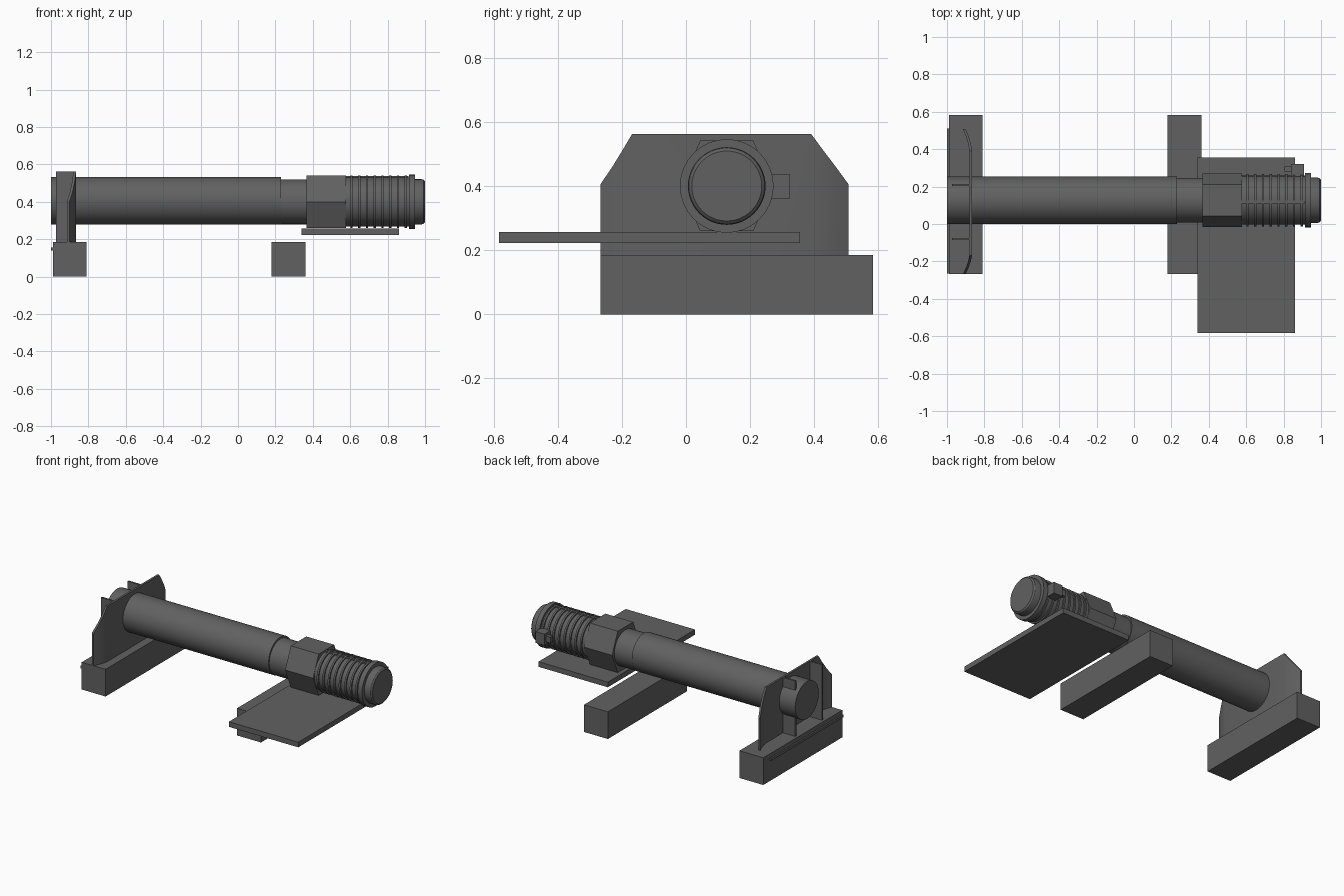
import bpy, bmesh, math

if "Cube" in bpy.data.objects:
    bpy.data.objects.remove(bpy.data.objects["Cube"])

CY = 0.127  # y of the long axis

# Dark grey finish shared by every part
GREY = bpy.data.materials.new("dark_grey")
GREY.diffuse_color = (0.12, 0.12, 0.12, 1)
GREY.use_nodes = True
GREY.node_tree.nodes["Principled BSDF"].inputs["Base Color"].default_value = GREY.diffuse_color


def finish(name, bm, smooth=False):
    bmesh.ops.recalc_face_normals(bm, faces=bm.faces[:])
    me = bpy.data.meshes.new(name)
    bm.to_mesh(me)
    bm.free()
    me.materials.append(GREY)
    ob = bpy.data.objects.new(name, me)
    bpy.context.collection.objects.link(ob)
    if smooth:
        bpy.ops.object.select_all(action='DESELECT')
        ob.select_set(True)
        bpy.context.view_layer.objects.active = ob
        bpy.ops.object.shade_smooth_by_angle(angle=math.radians(30))
    return ob


def box(name, x, y, z):
    bm = bmesh.new()
    bmesh.ops.create_cube(bm, size=1)
    for v in bm.verts:
        v.co = [lo + (c + 0.5) * (hi - lo) for c, (lo, hi) in zip(v.co, (x, y, z))]
    return finish(name, bm)


def lathe(name, profile, cz=0.4, n=48):
    """Closed solid turned around the x axis from (x, radius) points."""
    bm = bmesh.new()
    rings = [[bm.verts.new((x, CY + r * math.cos(2 * math.pi * i / n),
                            cz + r * math.sin(2 * math.pi * i / n)))
              for i in range(n)] for x, r in profile]
    for a, b in zip(rings, rings[1:]):
        for i in range(n):
            j = (i + 1) % n
            bm.faces.new((a[i], a[j], b[j], b[i]))
    bm.faces.new(rings[0])
    bm.faces.new(rings[-1])
    return finish(name, bm, True)


# Base beams
for name, x in (("left_beam", (-0.99, -0.81)), ("middle_beam", (0.18, 0.36))):
    box(name, x, (-0.267, 0.583), (0, 0.185))
box("beam_edge_strip", (-1, -0.985), (-0.265, 0.51), (0.14, 0.157))

# Support shelf under the head
box("shelf", (0.34, 0.862), (-0.583, 0.355), (0.222, 0.257))

# Long tube and its narrower neck
lathe("main_tube", [(-1, 0.127), (0.23, 0.127)], 0.406)
lathe("neck", [(0.2, 0.12), (0.4, 0.12)])

# Hexagonal collar
bm = bmesh.new()
hexa = [(-0.144, 0), (-0.083, 0.141), (0.083, 0.141),
        (0.144, 0), (0.083, -0.141), (-0.083, -0.141)]
face = bm.faces.new([bm.verts.new((0.367, CY + y, 0.4 + z)) for y, z in hexa])
ext = bmesh.ops.extrude_face_region(bm, geom=[face])
bmesh.ops.translate(bm, vec=(0.21, 0, 0),
                    verts=[g for g in ext["geom"] if isinstance(g, bmesh.types.BMVert)])
finish("hex_collar", bm)

# Ribbed grip: one stepped profile with repeated ridges
prof = [(0.56, 0.131)]
for i in range(8):
    x = 0.607 + i * 0.0415
    prof += [(x - 0.006, 0.131), (x - 0.006, 0.14), (x + 0.006, 0.14), (x + 0.006, 0.131)]
prof.append((0.93, 0.131))
lathe("ribbed_grip", prof)
box("grip_spine", (0.575, 0.912), (CY - 0.018, CY - 0.002), (0.51, 0.5385))

# End ring and rounded cap
lathe("end_ring", [(0.914, 0.146), (0.947, 0.146)], n=32)
lathe("end_cap", [(0.93, 0.121), (0.98, 0.121), (0.992, 0.118), (1.0, 0.109)])

# Latch on the back of the grip
box("latch_block", (0.84, 0.908), (0.255, 0.322), (0.36, 0.437))
box("latch_pin", (0.805, 0.85), (0.282, 0.308), (0.38, 0.42))

# Bracket plate with side wings bent back: (y, x, top z) columns
cols = [(-0.267, -0.9, 0.405), (-0.232, -0.884, 0.456), (-0.2, -0.873, 0.508),
        (-0.168, -0.866, 0.562), (0.39, -0.866, 0.562), (0.428, -0.872, 0.511),
        (0.468, -0.884, 0.458), (0.507, -0.9, 0.405)]
bm = bmesh.new()
pairs = [(bm.verts.new((x, y, 0.183)), bm.verts.new((x, y, z))) for y, x, z in cols]
back = [(bm.verts.new((x - 0.014, y, 0.183)), bm.verts.new((x - 0.014, y, z))) for y, x, z in cols]
for i in range(len(cols) - 1):
    a, b, c, d = pairs[i], pairs[i + 1], back[i], back[i + 1]
    for q in ((a[0], b[0], b[1], a[1]), (c[0], c[1], d[1], d[0]),
              (a[1], b[1], d[1], c[1]), (a[0], c[0], d[0], b[0])):
        bm.faces.new(q)
for i in (0, -1):
    bm.faces.new((pairs[i][0], pairs[i][1], back[i][1], back[i][0]))
finish("bracket_plate", bm, True)

# Upright gussets behind the bracket
for side, y in (("front", -0.08), ("rear", 0.208)):
    box(side + "_gusset", (-0.972, -0.872), (y - 0.006, y + 0.006), (0.183, 0.562))
